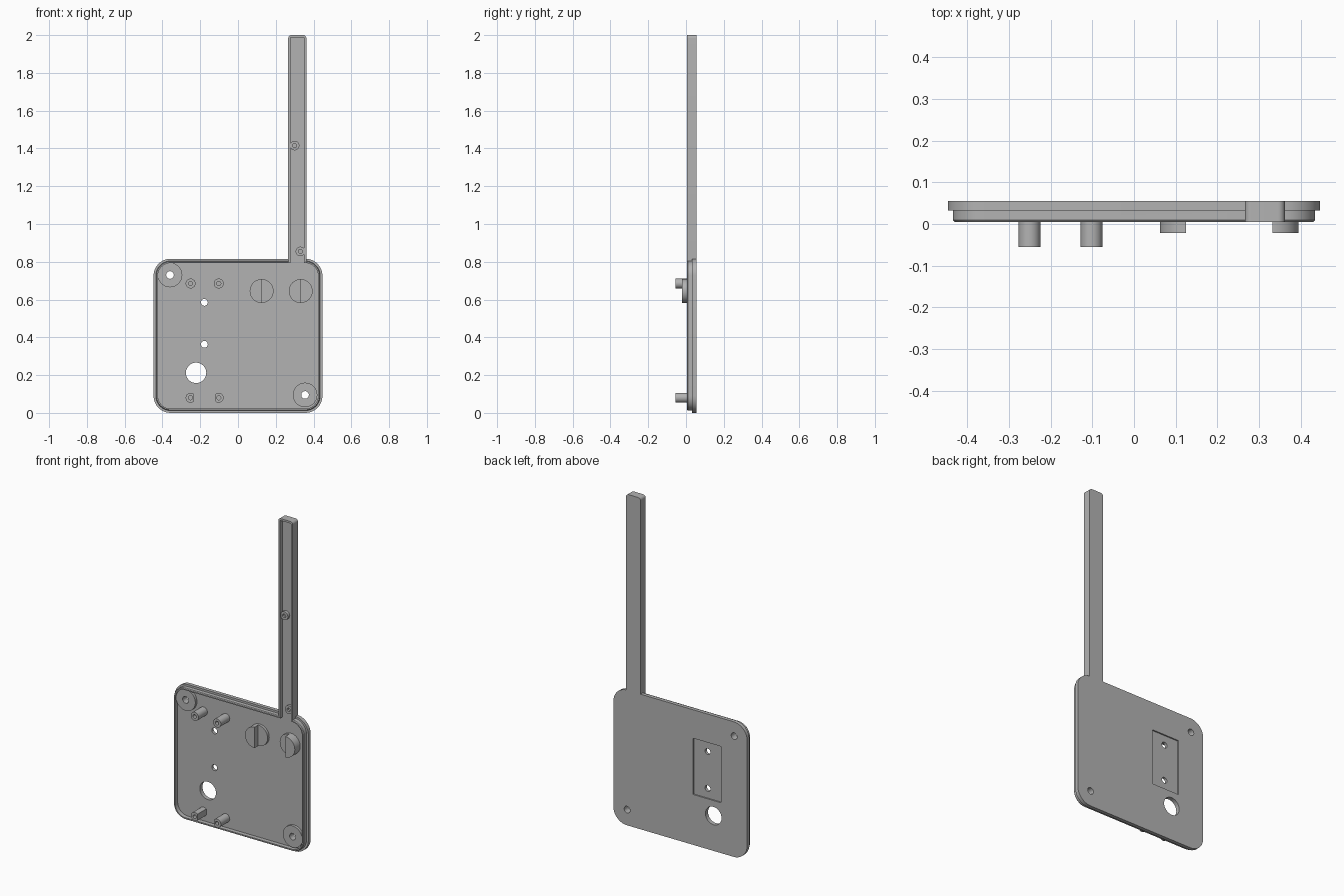
import bpy, bmesh, math
from mathutils import Vector

cube = bpy.data.objects.get("Cube")
if cube:
    bpy.data.objects.remove(cube)

grey = bpy.data.materials.new("plain_grey")
grey.use_nodes = True
COLOUR = (0.45, 0.45, 0.45, 1)
grey.diffuse_color = COLOUR
grey.node_tree.nodes["Principled BSDF"].inputs["Base Color"].default_value = COLOUR

FLOOR, BACK = 0.03, 0.055   # inner floor and outer back, along y


def outline(cx, cz, hw, hh, r, y, steps=10):
    """Rounded rectangle in the x-z plane; a circle when r = hw = hh."""
    pts = []
    for k, (sx, sz) in enumerate([(1, 1), (-1, 1), (-1, -1), (1, -1)]):
        for i in range(steps + 1):
            a = math.pi / 2 * (k + i / steps)
            pts.append((cx + sx * (hw - r) + r * math.cos(a), y,
                        cz + sz * (hh - r) + r * math.sin(a)))
    return pts


def loft(name, cx, cz, hw, hh, r, profile, tube=False, clip=None):
    """Sweep (inset, y) steps around a rounded outline; clip=(x, side) keeps one side."""
    bm = bmesh.new()
    rings = [[bm.verts.new(p) for p in
              outline(cx, cz, hw - i, hh - i, max(r - i, 0.002), y)]
             for i, y in profile]
    pairs = list(zip(rings, rings[1:]))
    if tube:
        pairs.append((rings[-1], rings[0]))
    else:
        bm.faces.new(rings[0])
        bm.faces.new(rings[-1])
    n = len(rings[0])
    for a, b in pairs:
        for k in range(n):
            m = (k + 1) % n
            bm.faces.new((a[k], a[m], b[m], b[k]))
    bmesh.ops.remove_doubles(bm, verts=bm.verts, dist=0.00005)
    if clip:
        res = bmesh.ops.bisect_plane(
            bm, geom=bm.verts[:] + bm.edges[:] + bm.faces[:],
            plane_co=Vector((clip[0], 0, 0)), plane_no=Vector((-clip[1], 0, 0)),
            clear_outer=True)
        cut = [e for e in res["geom_cut"] if isinstance(e, bmesh.types.BMEdge)]
        bmesh.ops.edgeloop_fill(bm, edges=cut)
    bmesh.ops.recalc_face_normals(bm, faces=bm.faces)
    mesh = bpy.data.meshes.new(name)
    bm.to_mesh(mesh)
    bm.free()
    mesh.materials.append(grey)
    ob = bpy.data.objects.new(name, mesh)
    bpy.context.collection.objects.link(ob)
    return ob


def activate(ob):
    bpy.ops.object.select_all(action='DESELECT')
    ob.select_set(True)
    bpy.context.view_layer.objects.active = ob


def carve(ob, cutters):
    activate(ob)
    for c in cutters:
        mod = ob.modifiers.new("cut", 'BOOLEAN')
        mod.operation, mod.solver, mod.object = 'DIFFERENCE', 'EXACT', c
        bpy.ops.object.modifier_apply(modifier=mod.name)


def peg(name, x, z, r, top, hole, clip=None):
    """Round post rising from the floor with a blind hole."""
    return loft(name, x, z, r, r, r,
                [(0, FLOOR + 0.002), (0, top), (r - hole, top), (r - hole, FLOOR - 0.005)],
                clip=clip)


# Tray with stepped lip, and the long channel arm
tray = loft("tray", 0, 0.408, 0.447, 0.408, 0.09,
            [(0, BACK), (0, 0.033), (0.012, 0.033), (0.012, 0.01), (0.016, 0.005),
             (0.023, 0.005), (0.023, FLOOR)])
arm = loft("arm", 0.314, 1.396, 0.048, 0.604, 0.016,
           [(0, BACK), (0, 0.005), (0.012, 0.005), (0.012, FLOOR)])

# Cutters: gap between tray and arm, through holes, back recess
gap = loft("gap_cutter", 0.314, 0.805, 0.036, 0.03, 0.002, [(0, -0.1), (0, FLOOR)])
corners = [("upper", -0.36, 0.73), ("lower", 0.355, 0.095)]
holes = [(x, z, 0.02) for _, x, z in corners]
holes += [(-0.178, 0.585, 0.018), (-0.178, 0.363, 0.018), (-0.222, 0.212, 0.054)]
drills = [loft("hole_cutter", x, z, r, r, r, [(0, -0.1), (0, 0.1)]) for x, z, r in holes]
recess = loft("recess_cutter", -0.178, 0.474, 0.093, 0.17, 0.002, [(0, 0.047), (0, 0.1)])
carve(tray, [gap, recess] + drills)
carve(arm, [gap])
for c in [gap, recess] + drills:
    bpy.data.objects.remove(c)

# Corner screw bosses
for label, x, z in corners:
    loft(label + "_corner_boss", x, z, 0.065, 0.065, 0.065,
         [(0, FLOOR + 0.002), (0, 0.014), (0.045, 0.014), (0.045, FLOOR + 0.002)], tube=True)

# Tall mounting posts; the lower pair have flats facing each other
for label, x, side in [("right", -0.251, -1), ("left", -0.102, 1)]:
    peg("upper_%s_post" % label, x, 0.685, 0.026, -0.055, 0.011)
    peg("lower_%s_post" % label, x, 0.08, 0.026, -0.055, 0.011, clip=(x - side * 0.018, side))

# Small pegs in the arm
peg("upper_arm_peg", 0.3, 1.415, 0.025, 0.012, 0.011)
peg("lower_arm_peg", 0.33, 0.855, 0.025, 0.012, 0.011)

# Round stops: low disc with one tall half
for label, x, side in [("right", 0.125, -1), ("left", 0.332, 1)]:
    for part, top, clip in [("base", 0.014, None), ("half", -0.022, (x, side))]:
        loft("%s_stop_%s" % (label, part), x, 0.645, 0.063, 0.063, 0.063,
             [(0, FLOOR + 0.002), (0, top)], clip=clip)

for ob in list(bpy.context.collection.objects):
    if ob.type == 'MESH':
        activate(ob)
        bpy.ops.object.shade_smooth_by_angle(angle=math.radians(30))
